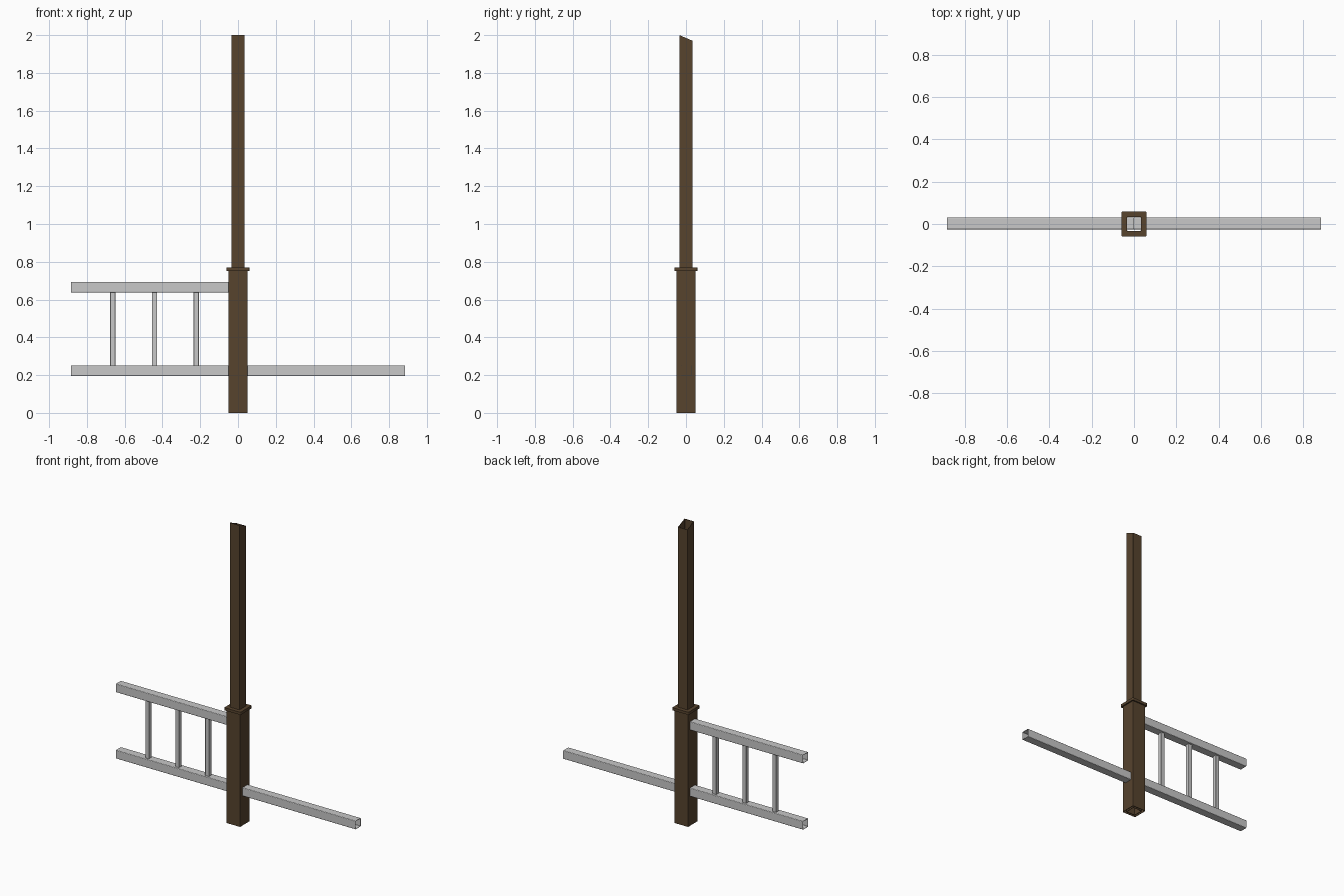
import bpy, bmesh, math
from mathutils import Matrix, Vector

if "Cube" in bpy.data.objects:
    bpy.data.objects.remove(bpy.data.objects["Cube"])


def material(name, rgb):
    m = bpy.data.materials.new(name)
    m.diffuse_color = (*rgb, 1)
    m.use_nodes = True
    m.node_tree.nodes["Principled BSDF"].inputs["Base Color"].default_value = m.diffuse_color
    return m


BROWN = material("brown_coating", (0.095, 0.057, 0.027))
GREY = material("grey_metal", (0.58, 0.58, 0.58))


def rounded_square(half, radius, steps=3):
    pts = []
    for k, (sx, sy) in enumerate([(1, 1), (-1, 1), (-1, -1), (1, -1)]):
        for i in range(steps + 1):
            a = math.pi / 2 * (k + i / steps)
            pts.append((sx * (half - radius) + radius * math.cos(a),
                        sy * (half - radius) + radius * math.sin(a)))
    return pts


def tube(name, half, radius, inner, length, mat, place, slope=0.0):
    """Hollow square tube along local z; slope tilts the far end."""
    bm = bmesh.new()
    outer_pts = rounded_square(half, radius)
    inner_pts = rounded_square(inner, max(radius - (half - inner), 0.0015))

    def ring(pts, z, s):
        return [bm.verts.new((x, y, z - s * (y + half))) for x, y in pts]

    o0, o1 = ring(outer_pts, 0, 0), ring(outer_pts, length, slope)
    i0, i1 = ring(inner_pts, 0, 0), ring(inner_pts, length, slope)
    n = len(o0)
    for a in range(n):
        b = (a + 1) % n
        for quad in ((o0[a], o0[b], o1[b], o1[a]), (i0[b], i0[a], i1[a], i1[b]),
                     (o1[a], o1[b], i1[b], i1[a]), (o0[b], o0[a], i0[a], i0[b])):
            bm.faces.new(quad)
    bm.transform(place)
    bmesh.ops.recalc_face_normals(bm, faces=bm.faces)
    me = bpy.data.meshes.new(name)
    bm.to_mesh(me)
    bm.free()
    me.materials.append(mat)
    ob = bpy.data.objects.new(name, me)
    bpy.context.collection.objects.link(ob)
    return ob


def up(x, y, z):
    return Matrix.Translation(Vector((x, y, z)))


def along_x(x, y, z):
    return up(x, y, z) @ Matrix.Rotation(math.pi / 2, 4, 'Y')


# post with slanted top, sleeve around its foot, and collar
tube("post", 0.035, 0.003, 0.032, 2.0, BROWN, up(0, 0, 0), slope=0.43)
tube("post_sleeve", 0.051, 0.005, 0.048, 0.755, BROWN, up(0, 0, 0))
tube("sleeve_collar", 0.06, 0.007, 0.0345, 0.018, BROWN, up(0, 0, 0.752))

# horizontal rails, meeting at the middle of the post
RAIL_Y = 0.003
for name, x, z in (("lower_rail_left", -0.884, 0.224),
                   ("lower_rail_right", 0.0, 0.224),
                   ("upper_rail_left", -0.884, 0.666)):
    tube(name, 0.028, 0.004, 0.026, 0.884, GREY, along_x(x, RAIL_Y, z))

# upright bars between the rails
for i in range(3):
    tube("upright_bar_%d" % (i + 1), 0.014, 0.002, 0.0125, 0.40, GREY,
         up(-0.221 * (i + 1), RAIL_Y, 0.245))
